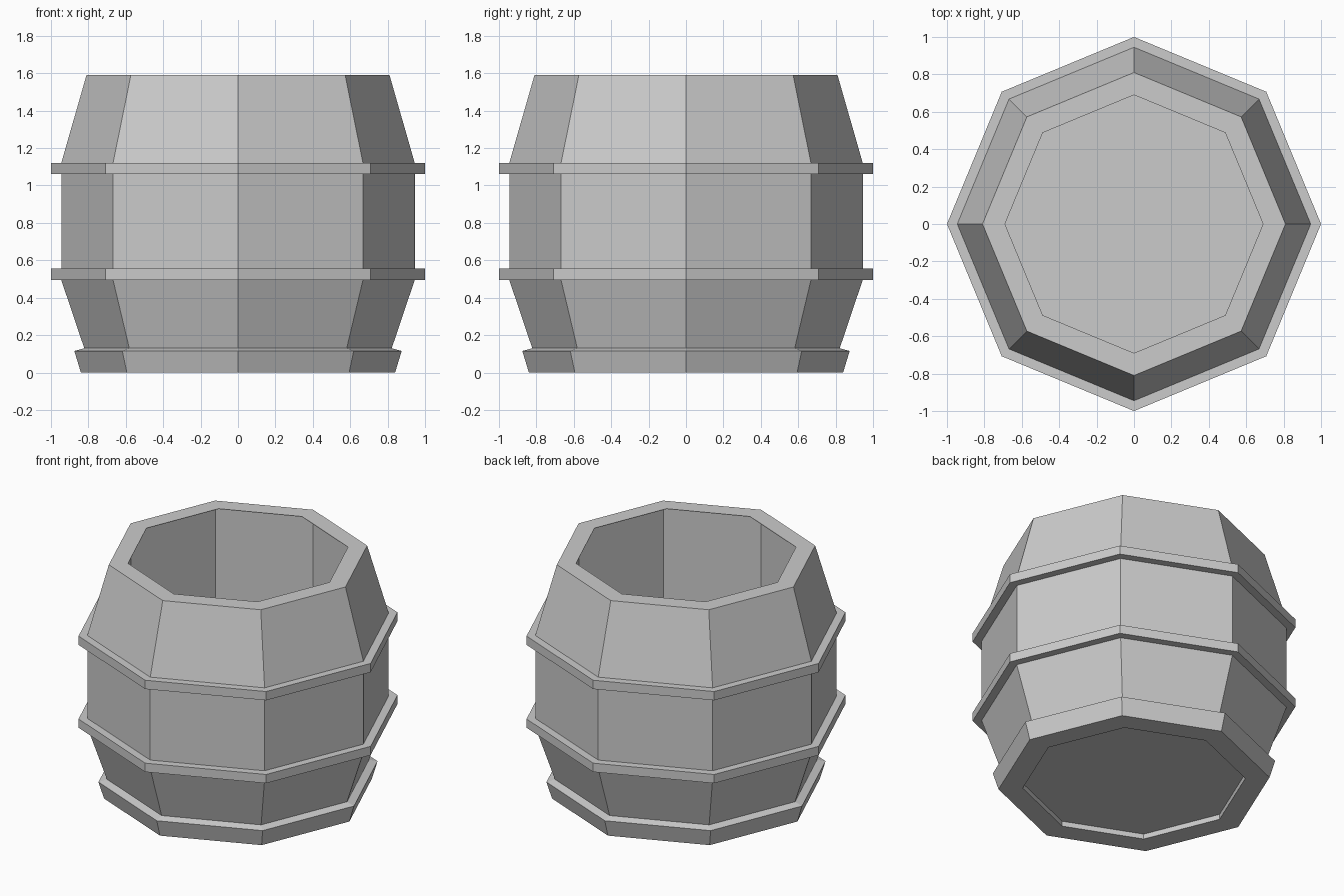
import bpy, bmesh, math

if "Cube" in bpy.data.objects:
    bpy.data.objects.remove(bpy.data.objects["Cube"])

SIDES = 8


def lathe(name, profile):
    """Spin a (radius, z) profile into an octagonal part, corners on the axes."""
    bm = bmesh.new()
    rings = []
    for r, z in profile:
        if r == 0:
            rings.append([bm.verts.new((0, 0, z))])
        else:
            rings.append([bm.verts.new((r * math.cos(i * math.tau / SIDES),
                                        r * math.sin(i * math.tau / SIDES), z))
                          for i in range(SIDES)])
    for a, b in zip(rings, rings[1:]):
        for i in range(SIDES):
            j = (i + 1) % SIDES
            if len(a) == 1:
                bm.faces.new((a[0], b[j], b[i]))
            elif len(b) == 1:
                bm.faces.new((a[i], a[j], b[0]))
            else:
                bm.faces.new((a[i], a[j], b[j], b[i]))
    mesh = bpy.data.meshes.new(name)
    bm.to_mesh(mesh)
    bm.free()
    obj = bpy.data.objects.new(name, mesh)
    bpy.context.collection.objects.link(obj)
    return obj


# Barrel body: recessed underside, flared foot, bulging staves, thin lip, hollow inside
lathe("barrel_body", [
    (0, 0.035), (0.69, 0.035), (0.69, 0), (0.84, 0),
    (0.875, 0.115), (0.822, 0.13),
    (0.945, 0.495), (0.945, 1.12),
    (0.81, 1.59), (0.69, 1.59), (0.69, 1.587), (0.807, 1.587),
    (0.807, 0.045), (0, 0.045),
])

# Two flat hoops around the belly
for name, z in (("lower_hoop", 0.495), ("upper_hoop", 1.06)):
    lathe(name, [(0.945, z), (1.0, z), (1.0, z + 0.06), (0.945, z + 0.06)])
